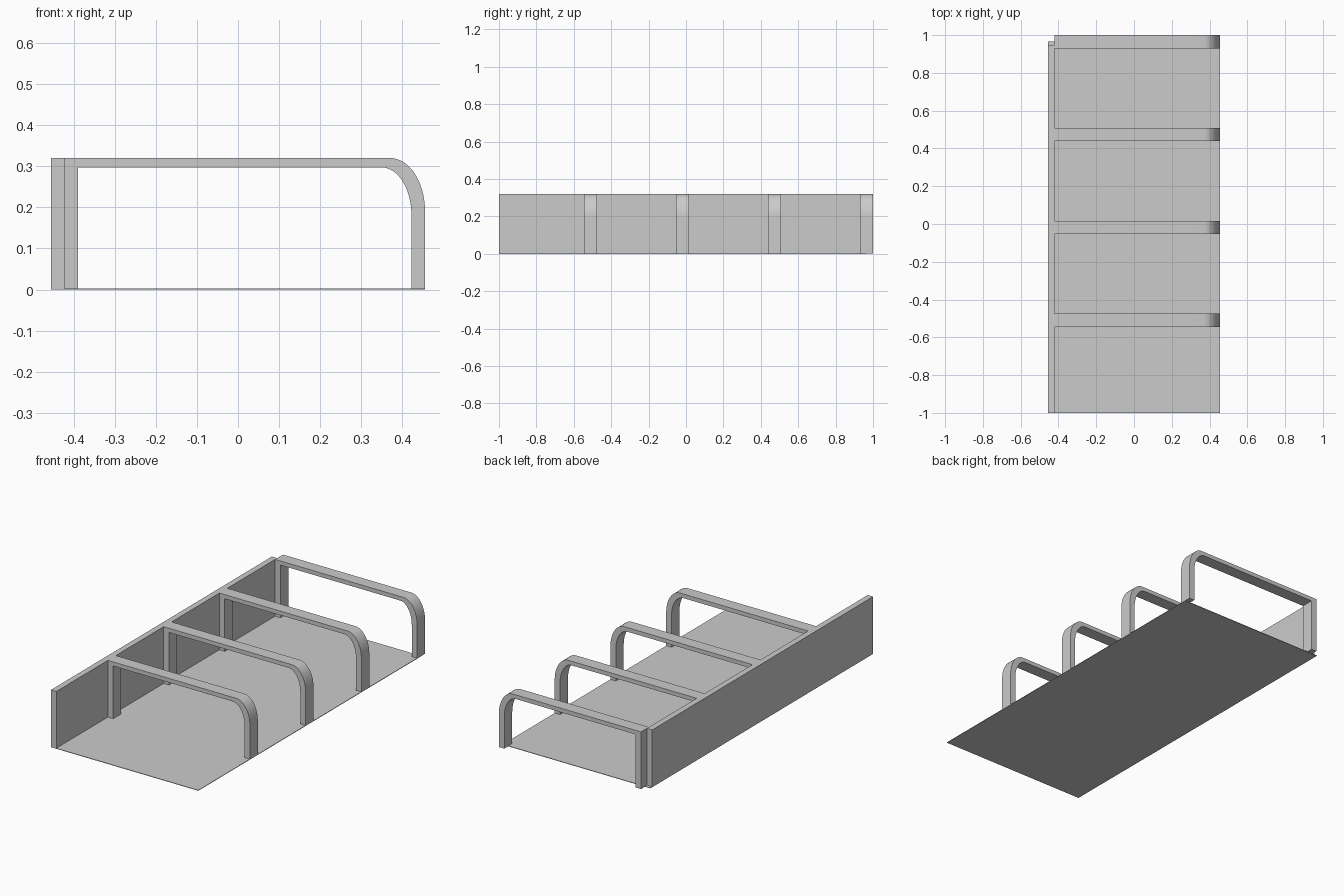
import bpy
import bmesh
from math import sin, cos, pi

cube = bpy.data.objects.get("Cube")
if cube:
    bpy.data.objects.remove(cube, do_unlink=True)

grey = bpy.data.materials.new("light grey")
grey.use_nodes = True
colour = (0.6, 0.6, 0.6, 1)
grey.diffuse_color = colour
grey.node_tree.nodes["Principled BSDF"].inputs["Base Color"].default_value = colour


def extrude_profile(name, profile, y0, y1):
    """Extrude an (x, z) outline along y into a closed solid."""
    bm = bmesh.new()
    face = bm.faces.new([bm.verts.new((x, y0, z)) for x, z in profile])
    grown = bmesh.ops.extrude_face_region(bm, geom=[face])["geom"]
    moved = [v for v in grown if isinstance(v, bmesh.types.BMVert)]
    bmesh.ops.translate(bm, verts=moved, vec=(0, y1 - y0, 0))
    bmesh.ops.recalc_face_normals(bm, faces=bm.faces)
    mesh = bpy.data.meshes.new(name)
    bm.to_mesh(mesh)
    bm.free()
    mesh.materials.append(grey)
    obj = bpy.data.objects.new(name, mesh)
    bpy.context.collection.objects.link(obj)
    return obj


def box(name, x0, x1, y0, y1, z0, z1):
    return extrude_profile(name, [(x0, z0), (x1, z0), (x1, z1), (x0, z1)], y0, y1)


def bend(cx, cz, rx, rz, steps=16):
    """Quarter ellipse from its top round to its +x side."""
    return [(cx + rx * sin(i / steps * pi / 2), cz + rz * cos(i / steps * pi / 2))
            for i in range(steps + 1)]


SIDE, HEIGHT, POST = 0.455, 0.32, 0.033

# Floor sheet and side wall
box("floor", -SIDE, SIDE, -1, 0.965, 0, 0.003)
box("side_wall", -SIDE, -SIDE + POST, -1, 0.948, 0.001, HEIGHT)

# Arched frames: square post at the wall, rounded shoulder at the open side
outer = bend(0.37, 0.19, SIDE - 0.37, HEIGHT - 0.19)
inner = bend(0.35, 0.18, SIDE - POST - 0.35, 0.297 - 0.18)
left = -SIDE + POST
outline = ([(left, 0.001), (left, HEIGHT)] + outer
           + [(SIDE, 0.001), (SIDE - POST, 0.001)] + inner[::-1]
           + [(left + POST, 0.297), (left + POST, 0.001)])
for i in range(4):
    y = 0.93 - i * 0.4917
    arch = extrude_profile(f"arch_{i + 1}", outline, y, y + 0.07)
    bpy.ops.object.select_all(action="DESELECT")
    arch.select_set(True)
    bpy.context.view_layer.objects.active = arch
    bpy.ops.object.shade_smooth_by_angle(angle=0.5)
